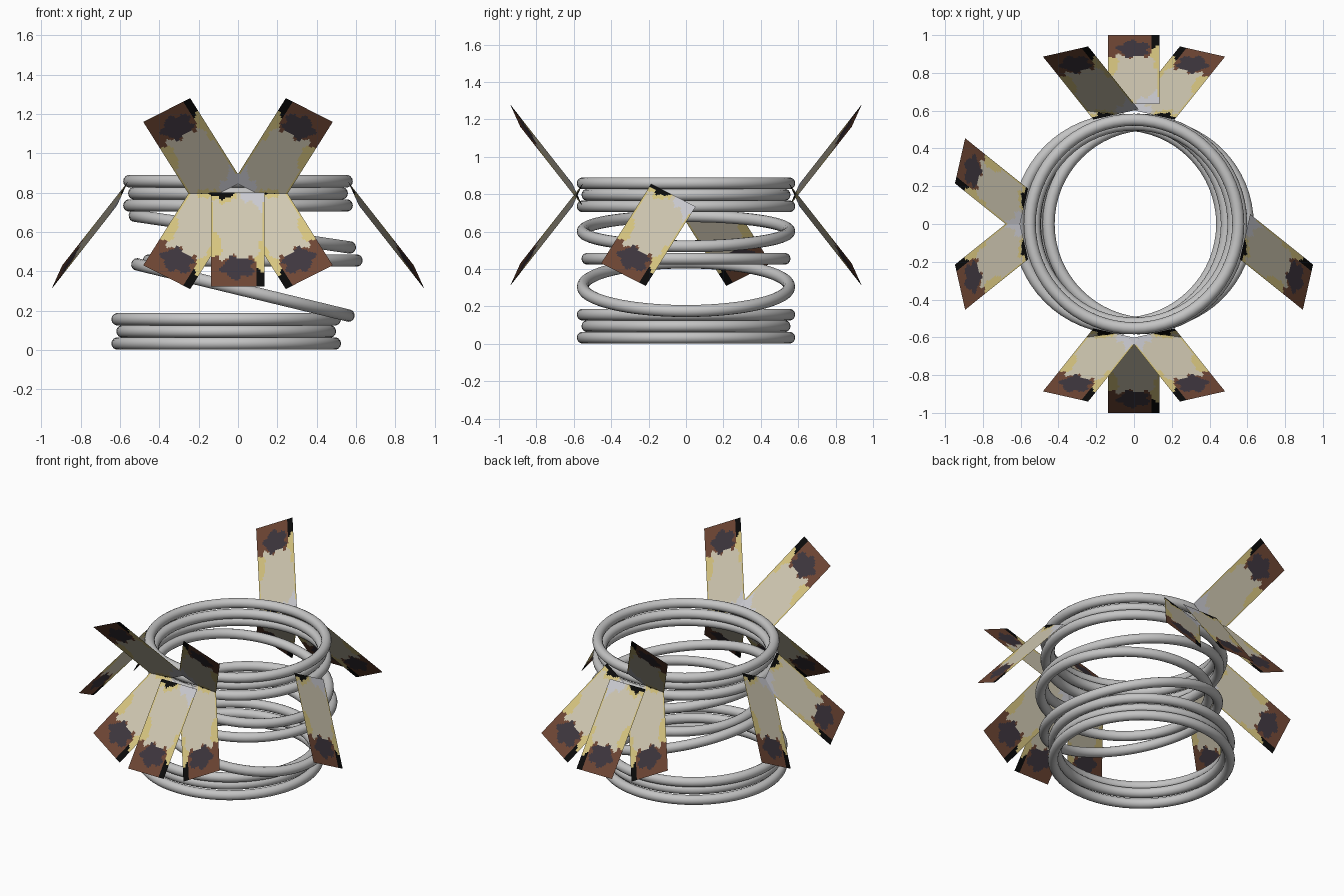
import bpy, bmesh, math
from mathutils import Vector, Matrix

if "Cube" in bpy.data.objects:
    bpy.data.objects.remove(bpy.data.objects["Cube"])


def srgb(r, g, b):
    f = lambda c: (c / 255 / 12.92) if c < 10 else ((c / 255 + 0.055) / 1.055) ** 2.4
    return (f(r), f(g), f(b), 1)


def material(name, rgb):
    m = bpy.data.materials.new(name)
    m.diffuse_color = srgb(*rgb)
    m.use_nodes = True
    m.node_tree.nodes["Principled BSDF"].inputs["Base Color"].default_value = m.diffuse_color
    return m


steel = material("steel_grey", (196, 196, 196))
flap_mats = [material("cream", (208, 200, 178)), material("gold", (216, 198, 128)),
             material("brown", (110, 70, 52)), material("dark_plum", (62, 54, 62)),
             material("black", (10, 10, 10)), material("pale_white", (204, 204, 210))]
CREAM, GOLD, BROWN, PLUM, BLACK, WHITE = range(6)


# Spring: stacked rings, some shifted or tilted
def ring(name, x, z, radius=0.552, tilt=0.0):
    bpy.ops.mesh.primitive_torus_add(major_radius=radius, minor_radius=0.032,
                                     major_segments=64, minor_segments=14,
                                     location=(x, 0, z), rotation=(0, math.radians(tilt), 0))
    ob = bpy.context.object
    ob.name = name
    ob.data.materials.append(steel)
    bpy.ops.object.shade_smooth()


for end, x, z0 in (("bottom", -0.06, 0.033), ("top", 0.0, 0.735)):
    for i in range(3):
        ring(f"{end}_coil_{i + 1}", x, z0 + i * 0.0615, 0.527 if i == 1 else 0.552)
ring("lower_tilted_coil", 0.025, 0.305, 0.552, 13.6)
ring("middle_coil", 0.075, 0.455, 0.527)
ring("upper_tilted_coil", 0.022, 0.602, 0.552, 8.4)


# Painted pattern: u runs across from the inner edge, v from base to tip
def pattern(u, v):
    wob = 0.025 * math.sin(17 * u + 1) + 0.015 * math.sin(41 * u)
    edge = 0.04 * math.sin(19 * v) + 0.02 * math.sin(47 * v)
    if u < 0.15 and v > 0.82 + wob:
        return BLACK
    du, dv = (u - 0.5) / 0.33, (v - 0.80) / 0.125
    a = math.atan2(dv, du)
    if math.hypot(du, dv) < 0.92 + 0.13 * math.sin(5 * a + 1) + 0.07 * math.sin(9 * a):
        return PLUM
    if u < 0.13 + edge and 0.52 < v <= 0.85:
        return GOLD
    if v > 0.69 + wob + 0.08 * max(0, 0.4 - u):
        return BROWN
    if u > 0.83 + edge and v > 0.42:
        return GOLD
    if (u < 0.025 or u > 0.975) and v > 0.1:
        return GOLD
    if v < 0.05 + wob and u > 0.55:
        return BLACK
    if v < 0.09 + wob and u > 0.5:
        return GOLD
    if v < 0.17 - 0.35 * (u - 0.1) + wob and u < 0.45:
        return WHITE
    return CREAM


# Flap: a flat sheet given by its inner and outer tip corners and its run to the base
def flap(name, inner, outer, run, xf):
    nu, nv = 27, 60
    inner, outer, run = Vector(inner), Vector(outer), Vector(run)
    bm = bmesh.new()
    grid = [[bm.verts.new(xf @ (inner + (outer - inner) * (i / nu) + run * (1 - j / nv)))
             for i in range(nu + 1)] for j in range(nv + 1)]
    for j in range(nv):
        for i in range(nu):
            f = bm.faces.new((grid[j][i], grid[j][i + 1], grid[j + 1][i + 1], grid[j + 1][i]))
            f.material_index = pattern((i + 0.5) / nu, (j + 0.5) / nv)
    # make the sheet face upwards and outwards
    if xf.determinant() > 0:
        bmesh.ops.reverse_faces(bm, faces=bm.faces)
    me = bpy.data.meshes.new(name)
    bm.to_mesh(me)
    bm.free()
    for m in flap_mats:
        me.materials.append(m)
    bpy.context.collection.objects.link(bpy.data.objects.new(name, me))


def mirror(sx=1, sy=1, up=False):
    m = Matrix.Diagonal((sx, sy, -1 if up else 1, 1))
    if up:
        m = Matrix.Translation((0, 0, 1.59)) @ m
    return m


SLANT = ((0.243, -0.94, 0.31), (0.482, -0.886, 0.43), (-0.267, 0.333, 0.424))
STRAIGHT = ((0.134, -1.0, 0.322), (-0.137, -1.0, 0.322), (0, 0.365, 0.478))

# Front and back fans
for side, sy in (("front", 1), ("back", -1)):
    flap(side + "_center_flap", *STRAIGHT, mirror(1, sy))
    for hand, sx in (("left", -1), ("right", 1)):
        flap(f"{side}_{hand}_lower_flap", *SLANT, mirror(sx, sy))
        if side == "front" or hand == "left":
            flap(f"{side}_{hand}_upper_flap", *SLANT, mirror(sx, sy, True))

# Side flaps: the slanted flap turned a quarter round
turn = Matrix.Rotation(math.radians(90), 4, 'Z') @ Matrix.Translation((-0.028, -0.008, 0))
for name, sx, sy in (("right_side_flap", 1, -1), ("left_side_back_flap", -1, 1),
                     ("left_side_front_flap", -1, -1)):
    flap(name, *SLANT, mirror(sx, sy) @ turn)
